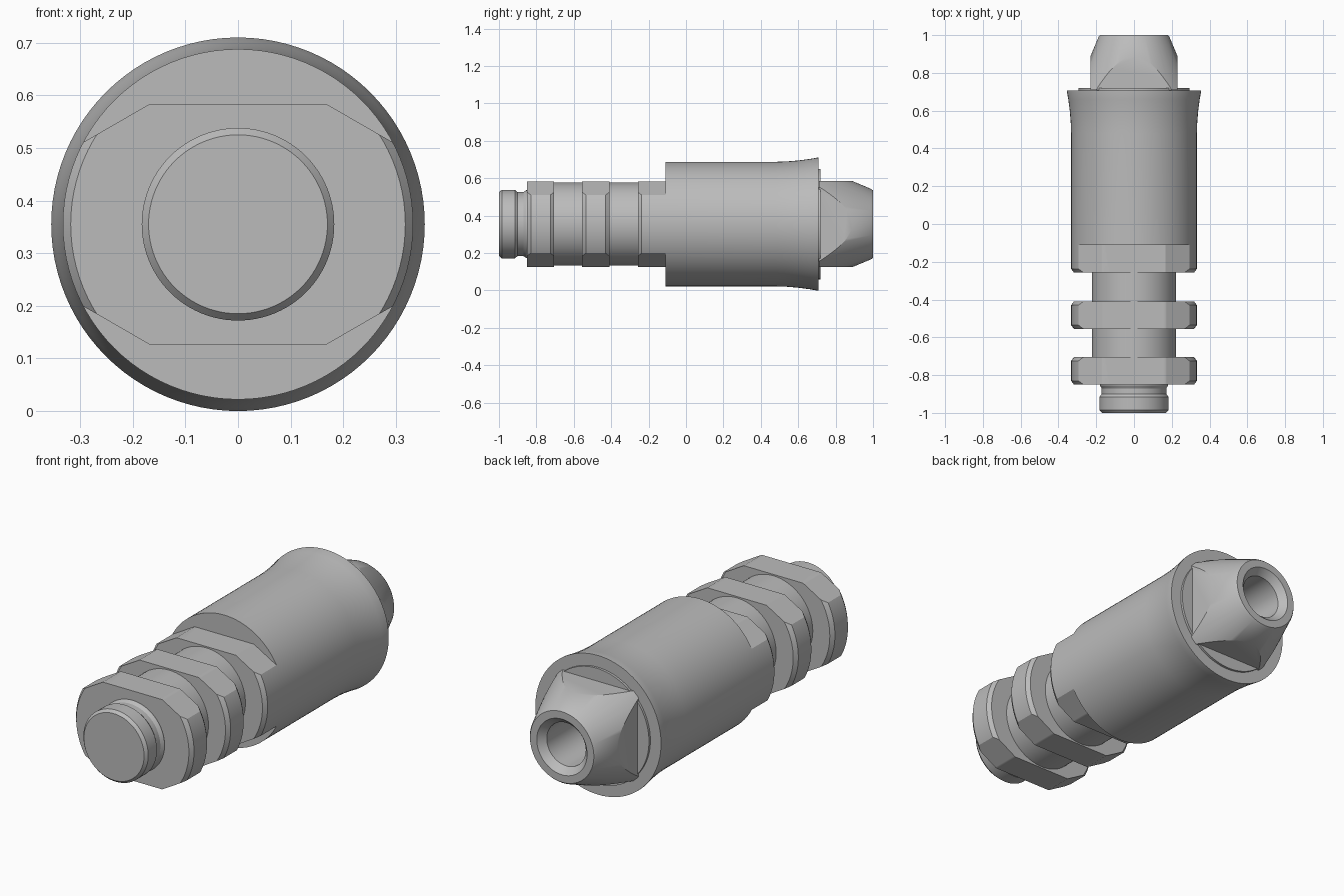
import bpy, bmesh, math
from mathutils import Vector

cube = bpy.data.objects.get("Cube")
if cube:
    bpy.data.objects.remove(cube, do_unlink=True)

AXIS_Z = 0.355
SEGMENTS = 96

steel = bpy.data.materials.new("grey steel")
steel.use_nodes = True
colour = (0.5, 0.5, 0.5, 1)
steel.diffuse_color = colour
steel.node_tree.nodes["Principled BSDF"].inputs["Base Color"].default_value = colour


def turned_part(name, profile, flats=()):
    """Spin (y, radius) points about the long axis, then mill flats (angle, distance)."""
    bm = bmesh.new()
    verts = [bm.verts.new((r, y, 0)) for y, r in profile]
    edges = [bm.edges.new(pair) for pair in zip(verts, verts[1:])]
    bmesh.ops.spin(bm, geom=verts + edges, cent=(0, 0, 0), axis=(0, 1, 0),
                   angle=math.tau, steps=SEGMENTS, use_merge=True)
    bmesh.ops.remove_doubles(bm, verts=bm.verts, dist=1e-5)
    for angle, distance in flats:
        a = math.radians(angle)
        normal = Vector((math.cos(a), 0, math.sin(a)))
        bmesh.ops.bisect_plane(bm, geom=bm.verts[:] + bm.edges[:] + bm.faces[:],
                               plane_co=normal * distance, plane_no=normal, clear_outer=True)
        rim = [e for e in bm.edges if e.is_boundary]
        bmesh.ops.holes_fill(bm, edges=rim, sides=0)
    bmesh.ops.recalc_face_normals(bm, faces=bm.faces)
    mesh = bpy.data.meshes.new(name)
    bm.to_mesh(mesh)
    bm.free()
    mesh.materials.append(steel)
    obj = bpy.data.objects.new(name, mesh)
    obj.location.z = AXIS_Z
    bpy.context.collection.objects.link(obj)
    bpy.ops.object.select_all(action='DESELECT')
    obj.select_set(True)
    bpy.context.view_layer.objects.active = obj
    bpy.ops.object.shade_smooth_by_angle(angle=math.radians(30))
    return obj


# Plunger tip with a rounded rim and a shallow neck
turned_part("plunger_tip", [(-1, 0), (-1, 0.17), (-0.985, 0.183), (-0.915, 0.183),
                            (-0.9, 0.171), (-0.87, 0.171), (-0.855, 0.181),
                            (-0.84, 0.181), (-0.84, 0)])

# Shaft carrying the nuts
turned_part("shaft", [(-0.84, 0), (-0.84, 0.222), (-0.1, 0.222), (-0.1, 0)])

# Hex-cut nuts and the hex-cut collar on the body
hex_flats = [(a, 0.229 if a in (90, 270) else 0.282) for a in range(30, 360, 60) ]
for name, front, back in (("front_nut", -0.85, -0.705), ("rear_nut", -0.555, -0.41)):
    turned_part(name, [(front, 0), (front, 0.318), (front + 0.02, 0.333),
                       (back - 0.02, 0.333), (back, 0.318), (back, 0)],
                [(90, 0.229), (270, 0.229), (60, 0.282), (120, 0.282),
                 (240, 0.282), (300, 0.282)])
turned_part("body_collar", [(-0.257, 0), (-0.257, 0.318), (-0.237, 0.333),
                            (-0.108, 0.333), (-0.108, 0)],
            [(90, 0.229), (270, 0.229), (60, 0.282), (120, 0.282),
             (240, 0.282), (300, 0.282)])

# Main sleeve with a flared rim and a low step on its end
turned_part("body_sleeve", [(-0.11, 0), (-0.11, 0.333), (0.48, 0.333), (0.54, 0.335),
                            (0.6, 0.34), (0.66, 0.348), (0.7, 0.355), (0.708, 0.355),
                            (0.708, 0.295), (0.72, 0.295), (0.72, 0.2)])

# Bored conical nozzle with four wrench flats
turned_part("nozzle", [(0.4, 0), (0.4, 0.11), (0.965, 0.11), (1, 0.142), (1, 0.18),
                       (0.99, 0.188), (0.71, 0.305), (0.71, 0.13), (0.39, 0.13), (0.39, 0)],
            [(a, 0.23) for a in (0, 90, 180, 270)])
